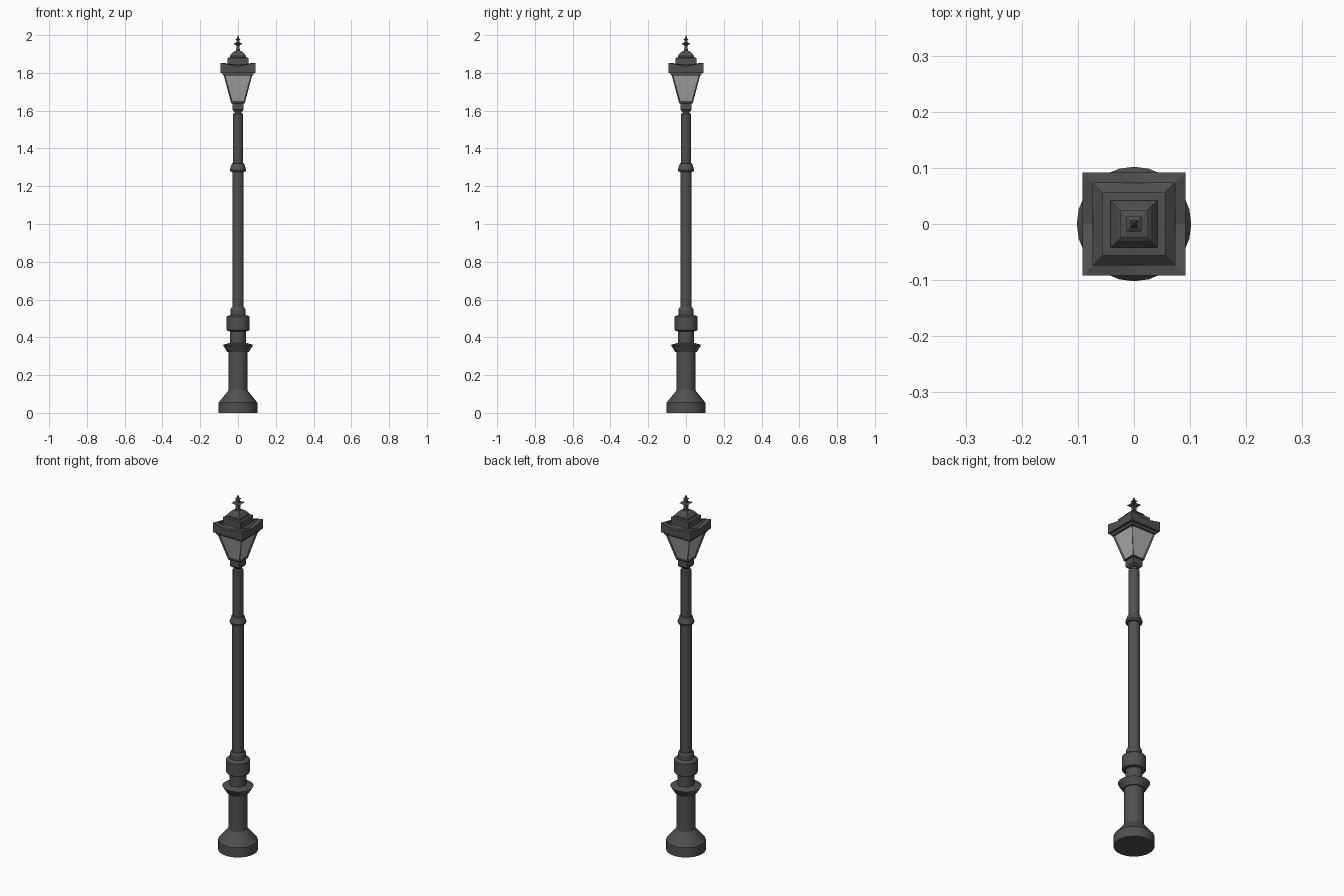
import bpy, bmesh, math

if "Cube" in bpy.data.objects:
    bpy.data.objects.remove(bpy.data.objects["Cube"])


def material(name, v):
    m = bpy.data.materials.new(name)
    m.diffuse_color = (v, v, v, 1)
    m.use_nodes = True
    m.node_tree.nodes["Principled BSDF"].inputs["Base Color"].default_value = m.diffuse_color
    return m


IRON = material("dark_iron", 0.08)
GLASS = material("pale_glass", 0.42)


def finish(name, bm, smooth=False):
    bmesh.ops.recalc_face_normals(bm, faces=bm.faces[:])
    me = bpy.data.meshes.new(name)
    bm.to_mesh(me)
    bm.free()
    me.materials.append(IRON)
    me.materials.append(GLASS)
    ob = bpy.data.objects.new(name, me)
    bpy.context.collection.objects.link(ob)
    if smooth:
        bpy.ops.object.select_all(action='DESELECT')
        ob.select_set(True)
        bpy.context.view_layer.objects.active = ob
        bpy.ops.object.shade_smooth_by_angle(angle=math.radians(25))
    return ob


def skin(bm, rings):
    """Bridge successive closed rings of points and cap both ends."""
    loops = [[bm.verts.new(p) for p in ring] for ring in rings]
    n = len(loops[0])
    for a, b in zip(loops, loops[1:]):
        for i in range(n):
            j = (i + 1) % n
            bm.faces.new((a[i], a[j], b[j], b[i]))
    bm.faces.new(loops[0][::-1])
    bm.faces.new(loops[-1])


def lathe(name, profile, n=24):
    bm = bmesh.new()
    skin(bm, [[(r * math.cos(math.tau * i / n), r * math.sin(math.tau * i / n), z)
               for i in range(n)] for r, z in profile])
    return finish(name, bm, True)


def square(h, z, zmid=None):
    """Square ring of half width h; optional edge midpoints at height zmid."""
    pts = []
    for (x, y), (u, v) in zip([(1, -1), (1, 1), (-1, 1), (-1, -1)],
                              [(1, 0), (0, 1), (-1, 0), (0, -1)]):
        pts.append((x * h, y * h, z))
        if zmid is not None:
            pts.append((u * h, v * h, zmid))
    return pts


def tower(name, profile):
    bm = bmesh.new()
    skin(bm, [square(h, z) for h, z in profile])
    return finish(name, bm)


# Post, from the ground upwards
lathe("base", [(.102, 0), (.102, .055), (.053, .115), (.05, .12), (.05, .325)])
lathe("flared_ring", [(.05, .323), (.057, .323), (.08, .36), (.045, .37)])
lathe("pedestal_neck", [(.043, .36), (.043, .44)])
lathe("collar", [(.043, .432), (.057, .435), (.061, .441), (.061, .508),
                 (.055, .514), (.041, .518), (.041, .545), (.035, .557), (.03, .557)])
lathe("lower_shaft", [(.03, .55), (.03, 1.285)])
lathe("shaft_ring", [(.03, 1.275), (.04, 1.278), (.043, 1.287), (.032, 1.32), (.027, 1.322)])
lathe("upper_shaft", [(.027, 1.315), (.027, 1.58), (.022, 1.585), (.019, 1.587),
                      (.019, 1.605)])

# Lantern seat and top rail
tower("lantern_seat", [(.022, 1.595), (.03, 1.605), (.03, 1.638), (.037, 1.64), (.037, 1.646)])
tower("lantern_top_rail", [(.078, 1.785), (.081, 1.79), (.081, 1.805)])

# Tapered lantern with recessed glass panes
bm = bmesh.new()
skin(bm, [square(.036, 1.64), square(.076, 1.79)])
bm.normal_update()
panes = [f for f in bm.faces if abs(f.normal.z) < .8]
bmesh.ops.inset_individual(bm, faces=panes, thickness=.009, depth=-.006)
for f in panes:
    f.material_index = 1
finish("lantern", bm)

# Eave rim dipping in the middle of each side, raised at the corners
bm = bmesh.new()
skin(bm, [square(.074, 1.797, 1.797), square(.092, 1.80, 1.80),
          square(.092, 1.853, 1.835), square(.073, 1.853, 1.835),
          square(.073, 1.829, 1.829), square(.055, 1.845, 1.845)])
finish("roof_eave", bm)

# Stepped roof and finial
tower("roof_tiers", [(.056, 1.83), (.056, 1.88), (.042, 1.881), (.042, 1.89),
                     (.03, 1.907), (.016, 1.917)])
tower("finial", [(.015, 1.912), (.01, 1.918), (.008, 1.945), (.025, 1.956),
                 (.009, 1.96), (.006, 1.972), (.013, 1.978), (.006, 1.983), (.001, 2.0)])
